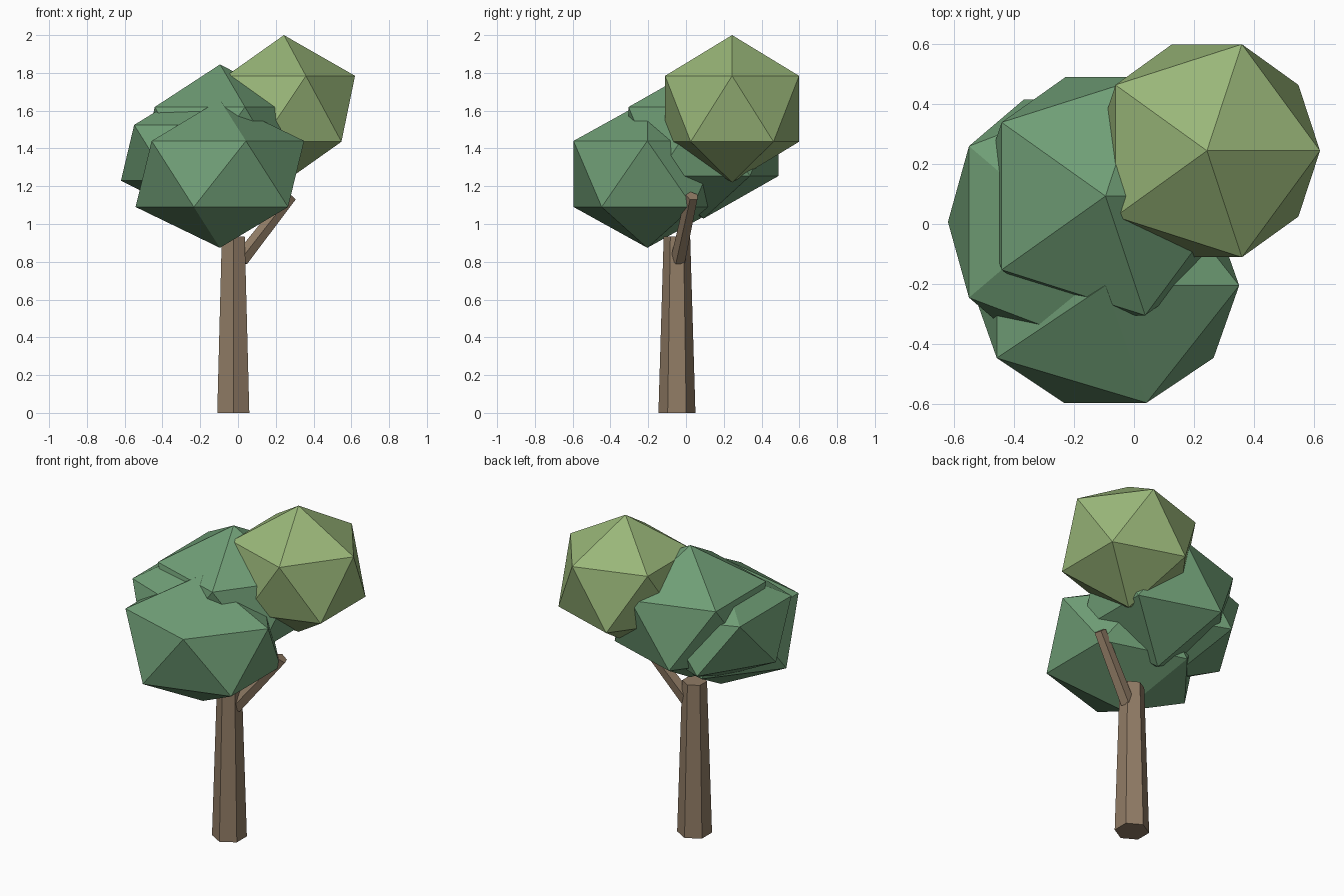
import bpy
import bmesh
from math import cos, sin, radians, pi
from mathutils import Vector

if "Cube" in bpy.data.objects:
    bpy.data.objects.remove(bpy.data.objects["Cube"])


def material(name, rgb):
    m = bpy.data.materials.new(name)
    m.diffuse_color = (*rgb, 1)
    m.use_nodes = True
    m.node_tree.nodes["Principled BSDF"].inputs["Base Color"].default_value = m.diffuse_color
    return m


BARK = material("bark", (0.28, 0.20, 0.13))
DARK = material("dark_leaves", (0.16, 0.34, 0.18))
LIGHT = material("light_leaves", (0.32, 0.47, 0.19))


def limb(name, start, end, r0, r1, sides, turn):
    """Tapered prism between two points."""
    start, end = Vector(start), Vector(end)
    d = (end - start).normalized()
    v = Vector((0, 1, 0))
    v = (v - d * v.dot(d)).normalized()
    u = v.cross(d)
    bm = bmesh.new()
    rings = []
    for centre, r in ((start, r0), (end, r1)):
        angles = [radians(turn) + 2 * pi * i / sides for i in range(sides)]
        rings.append([bm.verts.new(centre + r * (u * cos(a) + v * sin(a))) for a in angles])
    low, high = rings
    for i in range(sides):
        j = (i + 1) % sides
        bm.faces.new((low[i], low[j], high[j], high[i]))
    bm.faces.new(low[::-1])
    bm.faces.new(high)
    mesh = bpy.data.meshes.new(name)
    bm.to_mesh(mesh)
    bm.free()
    ob = bpy.data.objects.new(name, mesh)
    bpy.context.collection.objects.link(ob)
    mesh.materials.append(BARK)


def leaf_clump(name, centre, radii, mat):
    """Icosahedron stretched along its axes."""
    bpy.ops.mesh.primitive_ico_sphere_add(subdivisions=1, radius=1, location=centre)
    ob = bpy.context.object
    ob.name = name
    ob.scale = radii
    ob.data.materials.append(mat)


# Trunk and side branch
limb("trunk", (-0.025, -0.048, 0), (-0.025, -0.048, 0.935), 0.098, 0.07, 6, 30)
limb("branch", (0.015, -0.04, 0.81), (0.278, 0.033, 1.148), 0.042, 0.035, 5, -20)

# Crown
leaf_clump("front_leaves", (-0.096, -0.205, 1.265), (0.499, 0.459, 0.391), DARK)
leaf_clump("middle_leaves", (-0.095, 0.093, 1.437), (0.478, 0.467, 0.408), DARK)
leaf_clump("left_leaves", (-0.253, 0.007, 1.377), (0.41, 0.48, 0.33), DARK)
leaf_clump("top_leaves", (0.243, 0.244, 1.61), (0.421, 0.417, 0.39), LIGHT)
